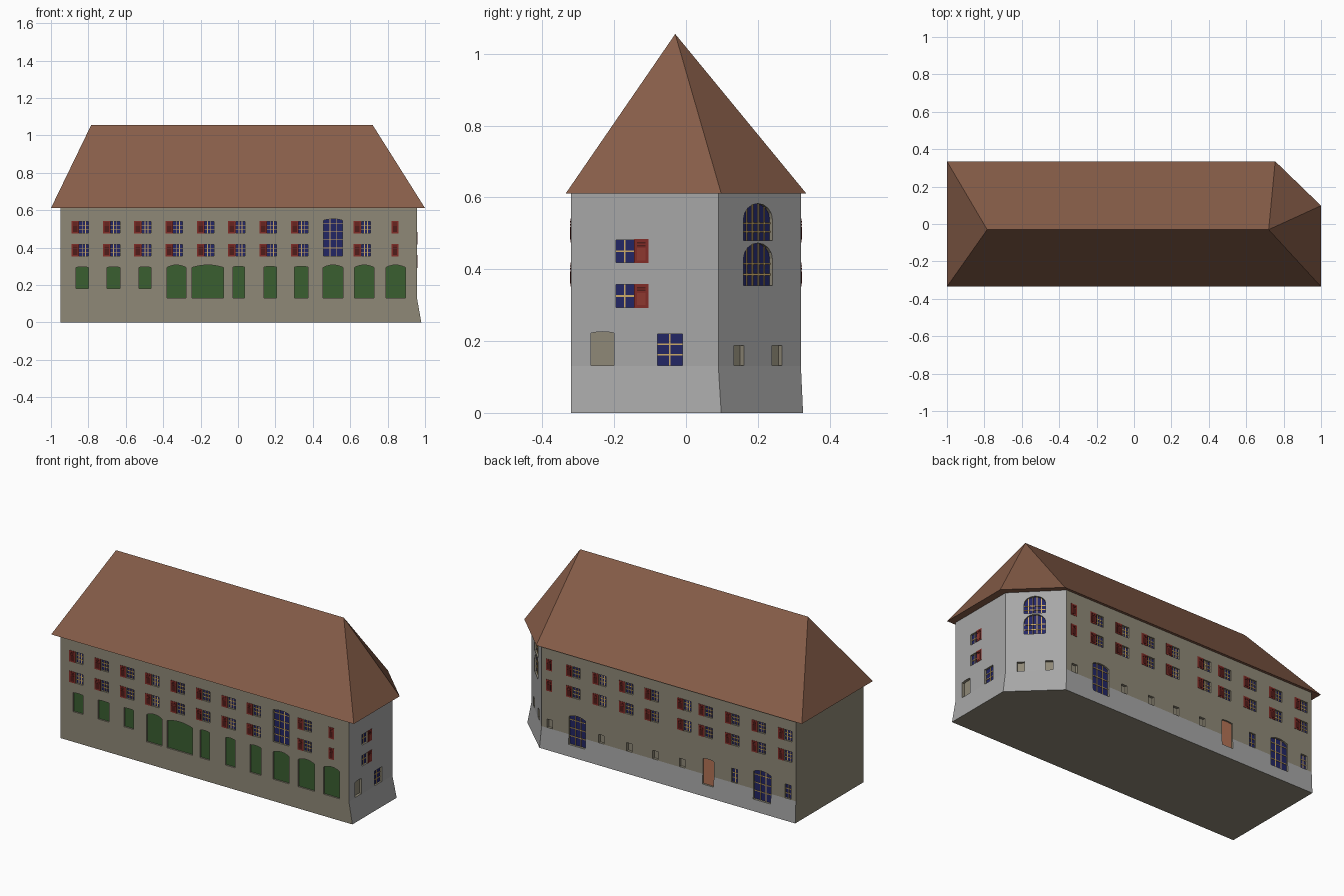
import bpy, bmesh, math
from mathutils import Vector

if "Cube" in bpy.data.objects:
    bpy.data.objects.remove(bpy.data.objects["Cube"])

def mat(name, rgb):
    m = bpy.data.materials.new(name)
    m.diffuse_color = (*rgb, 1)
    m.use_nodes = True
    m.node_tree.nodes["Principled BSDF"].inputs["Base Color"].default_value = m.diffuse_color
    return m

BEIGE = mat("beige_plaster", (0.275, 0.25, 0.185))
GREY = mat("grey_plaster", (0.385, 0.385, 0.385))
MATS = {
    "window_glass": mat("navy", (0.016, 0.019, 0.13)),
    "window_bars": mat("ochre", (0.6, 0.4, 0.14)),
    "shutters": mat("maroon", (0.22, 0.025, 0.02)),
    "shutter_panels": mat("light_maroon", (0.27, 0.04, 0.03)),
    "dark_shutter_panels": mat("dark_maroon", (0.08, 0.012, 0.01)),
    "front_doors": mat("green", (0.042, 0.112, 0.03)),
    "back_door": mat("orange_wood", (0.45, 0.17, 0.09)),
}
parts = {k: bmesh.new() for k in list(MATS) + ["cutter"]}

# Walls: origin, along direction (left to right seen from outside), outward normal
A, B = Vector((0.957, 0.09, 0)), Vector((0.73, 0.32, 0))
D = (B - A).normalized()
FRONT = (Vector((0, -0.32, 0)), Vector((1, 0, 0)), Vector((0, -1, 0)))
RIGHT = (Vector((0.957, 0, 0)), Vector((0, 1, 0)), Vector((1, 0, 0)))
CHAMFER = (A, D, Vector((D.y, -D.x, 0)))
BACK = (Vector((0, 0.32, 0)), Vector((-1, 0, 0)), Vector((0, 1, 0)))
REC = 0.015

def arch_z(u, u0, u1, z1, rise):
    t = (2 * u - u0 - u1) / (u1 - u0)
    return z1 - rise + rise * math.sqrt(max(0, 1 - t * t)) if rise > 0.03 else z1 - rise * t * t

def slab(part, wall, u0, u1, z0, z1, d0, d1, rise=0):
    """Extruded rectangle or arch lying on a wall, from depth d0 to d1."""
    o, u, n = wall
    pts = [(u0, z0), (u1, z0)]
    if rise:
        for i in range(9):
            x = (u0 + u1) / 2 + (u1 - u0) / 2 * math.cos(math.pi * i / 8)
            pts.append((x, arch_z(x, u0, u1, z1, rise)))
    else:
        pts += [(u1, z1), (u0, z1)]
    bm = parts[part]
    rings = [[bm.verts.new(o + u * a + n * d + Vector((0, 0, z))) for a, z in pts]
             for d in (d0, d1)]
    k = len(pts)
    bm.faces.new(rings[0][::-1])
    bm.faces.new(rings[1])
    for i in range(k):
        j = (i + 1) % k
        bm.faces.new((rings[0][i], rings[0][j], rings[1][j], rings[1][i]))

def niche(wall, u0, u1, z0, z1, rise=0):
    slab("cutter", wall, u0, u1, z0, z1, -REC, 0.04, rise)

def door(part, wall, u0, u1, z0, z1, rise=0.008):
    niche(wall, u0, u1, z0, z1, rise)
    slab(part, wall, u0, u1, z0, z1, -REC - 0.004, -REC + 0.006, rise)

def window(wall, u0, u1, z0, z1, cols, rows, rise=0, t=0.0022):
    niche(wall, u0, u1, z0, z1, rise)
    slab("window_glass", wall, u0, u1, z0, z1, -REC - 0.004, -REC + 0.004, rise)
    d = (-REC + 0.003, -REC + 0.007)
    for i in range(1, cols):
        u = u0 + (u1 - u0) * i / cols
        slab("window_bars", wall, u - t, u + t, z0, arch_z(u, u0, u1, z1, rise), *d)
    for i in range(1, rows):
        z = z0 + (z1 - rise - z0) * i / (rows if not rise else rows - 0.6)
        slab("window_bars", wall, u0, u1, z - t, z + t, *d)

def shutter(wall, u0, z0, w=0.04, h=0.067):
    panel = "shutter_panels" if wall is RIGHT else "dark_shutter_panels"
    slab("shutters", wall, u0, u0 + w, z0, z0 + h, -0.002, 0.002)
    slab(panel, wall, u0 + 0.008, u0 + w - 0.008, z0 + 0.008, z0 + 0.042, 0.001, 0.0032)
    for i in range(2):
        z = z0 + 0.047 + i * 0.008
        slab("dark_shutter_panels", wall, u0 + 0.008, u0 + w - 0.008, z, z + 0.004, 0.001, 0.0032)

def shuttered(wall, u0, z0, left=True):
    s, g = (u0, u0 + 0.041) if left else (u0 + 0.05, u0)
    shutter(wall, s, z0)
    window(wall, g, g + 0.05, z0 + 0.002, z0 + 0.065, 3 if left else 2, 3 if left else 2)

# Front: two storeys of shuttered windows, tall window, green doors
for z in (0.352, 0.475):
    for i in range(8):
        shuttered(FRONT, -0.89 + i * 0.1675, z)
    shuttered(FRONT, 0.618, z)
    shutter(FRONT, 0.822, z, w=0.037)
window(FRONT, 0.457, 0.56, 0.355, 0.553, 3, 5, 0.008)
for u0, u1 in ((-0.865, -0.80), (-0.70, -0.63), (-0.53, -0.465)):
    door("front_doors", FRONT, u0, u1, 0.18, 0.296, 0.002)
for u0, u1 in ((-0.38, -0.278), (-0.245, -0.078), (0.455, 0.562), (0.622, 0.728), (0.79, 0.895)):
    door("front_doors", FRONT, u0, u1, 0.13, 0.307, 0.014)
for u0, u1 in ((-0.028, 0.036), (0.14, 0.205), (0.303, 0.375)):
    door("front_doors", FRONT, u0, u1, 0.13, 0.30, 0.005)

# Right gable end
for z in (0.292, 0.417):
    shuttered(RIGHT, -0.195, z, left=False)
window(RIGHT, -0.08, -0.01, 0.132, 0.22, 2, 3)
niche(RIGHT, -0.264, -0.2, 0.132, 0.226, 0.004)

# Chamfered corner
window(CHAMFER, 0.098, 0.212, 0.355, 0.473, 5, 3, 0.045)
window(CHAMFER, 0.098, 0.212, 0.48, 0.583, 5, 3, 0.045)
niche(CHAMFER, 0.062, 0.1, 0.132, 0.188)
niche(CHAMFER, 0.21, 0.25, 0.132, 0.188)

# Back (u runs towards -x)
for z in (0.352, 0.475):
    for c in (-0.52, -0.346, -0.17, 0.0, 0.215, 0.355, 0.53, 0.705, 0.88):
        shuttered(BACK, c - 0.048, z)
    shutter(BACK, -0.70, z)
for u in (-0.675, -0.335, -0.15, 0.022, 0.2):
    niche(BACK, u - 0.018, u + 0.018, 0.132, 0.182)
window(BACK, -0.55, -0.44, 0.07, 0.25, 3, 4, 0.014)
window(BACK, 0.67, 0.785, 0.07, 0.25, 3, 4, 0.014)
window(BACK, 0.525, 0.566, 0.132, 0.215, 2, 3)
window(BACK, 0.877, 0.917, 0.132, 0.215, 2, 3)
door("back_door", BACK, 0.335, 0.408, 0.07, 0.226, 0.005)

def make(name, bm, mats):
    bmesh.ops.recalc_face_normals(bm, faces=bm.faces)
    me = bpy.data.meshes.new(name)
    bm.to_mesh(me)
    bm.free()
    for m in mats:
        me.materials.append(m)
    ob = bpy.data.objects.new(name, me)
    bpy.context.collection.objects.link(ob)
    return ob

# Wall body with flared foot on the right, corner and back
top = [(-0.95, -0.32), (0.957, -0.32), (0.957, 0.09), (0.73, 0.32), (-0.95, 0.32)]
foot = [(-0.95, -0.32), (0.98, -0.32), (0.98, 0.098), (0.74, 0.326), (-0.95, 0.326)]
bm = bmesh.new()
rings = [[bm.verts.new((x, y, z)) for x, y in loop]
         for loop, z in ((foot, 0), (top, 0.13), (top, 0.611))]
bm.faces.new(rings[0][::-1])
bm.faces.new(rings[2])
for r in range(2):
    for i in range(5):
        j = (i + 1) % 5
        f = bm.faces.new((rings[r][i], rings[r][j], rings[r + 1][j], rings[r + 1][i]))
        f.material_index = 1 if i in (1, 2) or (i == 3 and r == 0) else 0
walls = make("walls", bm, [BEIGE, GREY])

# Cut the recesses
cutter = make("recess_cutter", parts.pop("cutter"), [BEIGE, GREY])
cutter.hide_render = True
mod = walls.modifiers.new("recesses", "BOOLEAN")
mod.operation, mod.solver, mod.object = "DIFFERENCE", "EXACT", cutter
bpy.context.view_layer.objects.active = walls
bpy.ops.object.modifier_apply(modifier=mod.name)
bpy.data.objects.remove(cutter)

for name, bm in parts.items():
    make(name, bm, [MATS[name]])

# Hipped roof
bm = bmesh.new()
e = [bm.verts.new((x, y, 0.611)) for x, y in
     ((-1, -0.335), (1, -0.335), (1, 0.098), (0.755, 0.335), (-1, 0.335))]
l, r = bm.verts.new((-0.785, -0.03, 1.055)), bm.verts.new((0.72, -0.03, 1.055))
for f in ((e[0], e[1], r, l), (e[1], e[2], r), (e[2], e[3], r), (e[3], e[4], l, r),
          (e[4], e[0], l), e[::-1]):
    bm.faces.new(f)
make("roof", bm, [mat("roof_tile", (0.242, 0.11, 0.066))])
